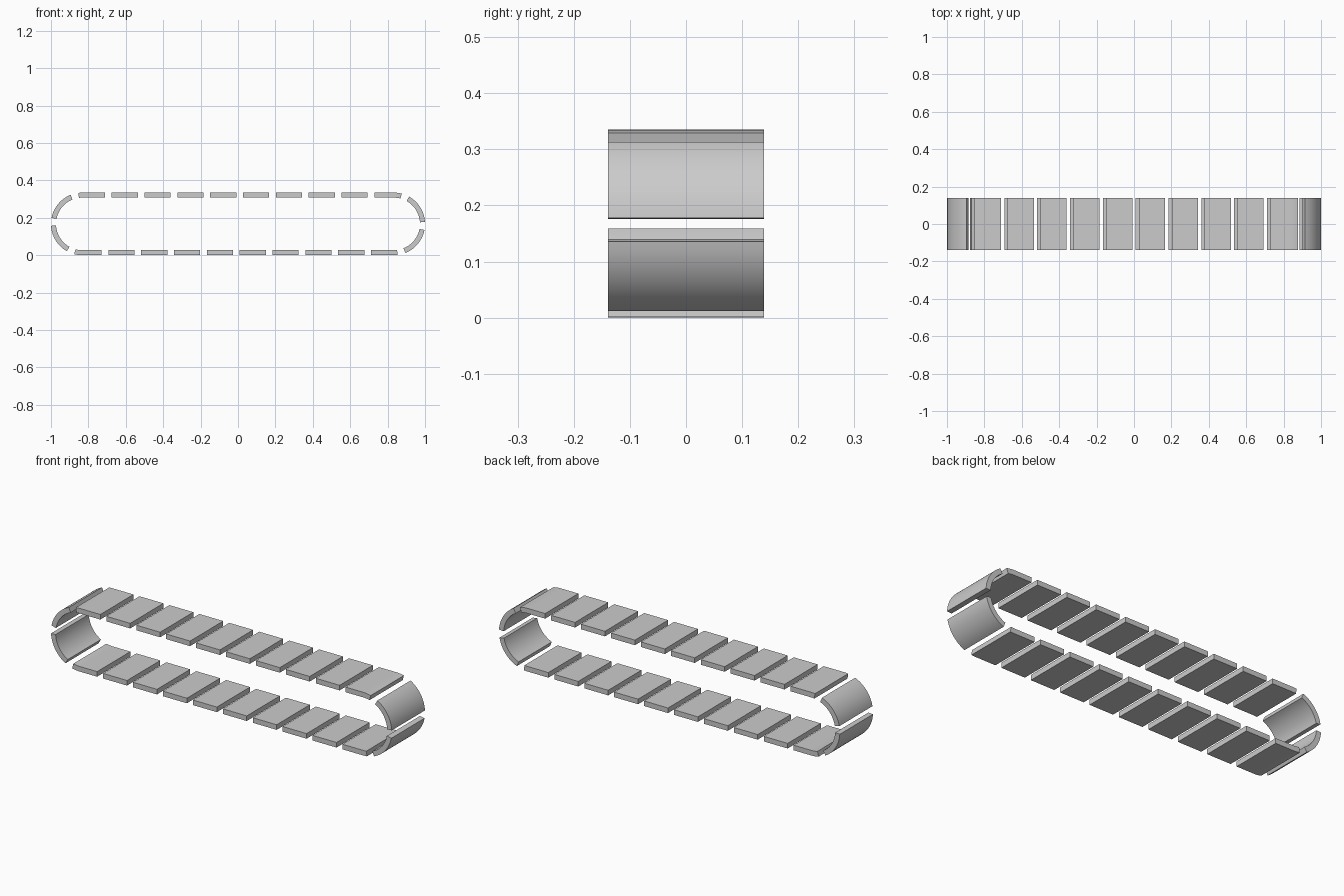
import bpy, bmesh
from math import sin, cos, pi

if "Cube" in bpy.data.objects:
    bpy.data.objects.remove(bpy.data.objects["Cube"])

R_IN, THICK = 0.1405, 0.027         # inner radius of end bends, plate thickness
R_OUT = R_IN + THICK
HALF = 1.0 - R_OUT                  # half length of the straight runs
HALF_W = 0.139
COUNT, STEPS = 24, 12
ARC = pi * R_IN
TOTAL = 2 * ARC + 4 * HALF
PITCH = TOTAL / COUNT
PLATE = 0.797 * PITCH
START = 0.5 * ARC - 0.066 * R_IN    # centre of the gap at the right end


def loop_point(s, offset):
    """Point on the stadium loop, starting at the lower right bend, counter-clockwise."""
    s %= TOTAL
    r = R_IN + offset
    if s < ARC:
        a = -pi / 2 + s / R_IN
        return HALF + r * cos(a), R_OUT + r * sin(a)
    s -= ARC
    if s < 2 * HALF:
        return HALF - s, R_OUT + r
    s -= 2 * HALF
    if s < ARC:
        a = pi / 2 + s / R_IN
        return -HALF + r * cos(a), R_OUT + r * sin(a)
    s -= ARC
    return -HALF + s, R_OUT - r


def track_plate(index):
    """A slab bent along the loop."""
    s0 = START + index * PITCH + (PITCH - PLATE) / 2
    bm = bmesh.new()
    rings = []
    for k in range(STEPS + 1):
        s = s0 + PLATE * k / STEPS
        (xi, zi), (xo, zo) = loop_point(s, 0), loop_point(s, THICK)
        rings.append([bm.verts.new(p) for p in (
            (xi, -HALF_W, zi), (xo, -HALF_W, zo), (xo, HALF_W, zo), (xi, HALF_W, zi))])
    for a, b in zip(rings, rings[1:]):
        for j in range(4):
            n = (j + 1) % 4
            bm.faces.new((a[j], a[n], b[n], b[j]))
    bm.faces.new(rings[0])
    bm.faces.new(rings[-1])
    bmesh.ops.recalc_face_normals(bm, faces=bm.faces)
    mesh = bpy.data.meshes.new("track_plate")
    bm.to_mesh(mesh)
    bm.free()
    obj = bpy.data.objects.new(f"track_plate_{index + 1}", mesh)
    bpy.context.collection.objects.link(obj)
    obj.select_set(True)
    bpy.context.view_layer.objects.active = obj


# Ring of separate plates around the loop
for i in range(COUNT):
    track_plate(i)
bpy.ops.object.shade_smooth_by_angle()
